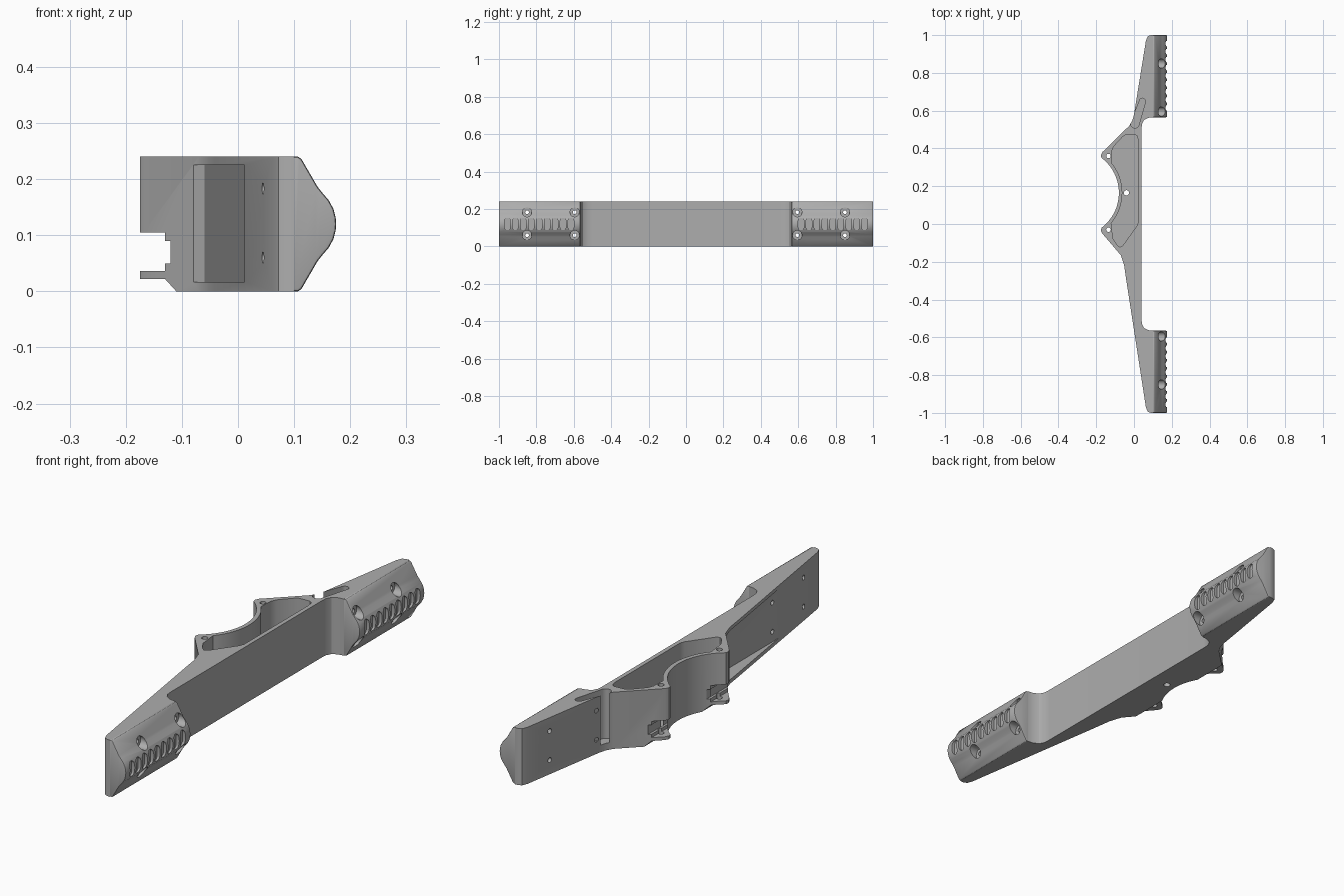
import bpy, bmesh, math
from mathutils import Vector

if "Cube" in bpy.data.objects:
    bpy.data.objects.remove(bpy.data.objects["Cube"])

grey = bpy.data.materials.new("plain_grey")
grey.diffuse_color = (0.42, 0.42, 0.42, 1)
grey.use_nodes = True
grey.node_tree.nodes["Principled BSDF"].inputs["Base Color"].default_value = grey.diffuse_color


def prism(name, pts, lo, hi, axis="z"):
    """Extrude a 2D outline; axis z takes (x, y), y takes (x, z), x takes (y, z)."""
    place = {"z": lambda a, b, t: (a, b, t),
             "y": lambda a, b, t: (a, t, b),
             "x": lambda a, b, t: (t, a, b)}[axis]
    bm = bmesh.new()
    base = bm.faces.new([bm.verts.new(place(a, b, lo)) for a, b in pts])
    new = bmesh.ops.extrude_face_region(bm, geom=[base])["geom"]
    move = Vector(place(0, 0, hi - lo))
    bmesh.ops.translate(bm, vec=move, verts=[v for v in new if isinstance(v, bmesh.types.BMVert)])
    bmesh.ops.recalc_face_normals(bm, faces=bm.faces)
    me = bpy.data.meshes.new(name)
    bm.to_mesh(me)
    bm.free()
    ob = bpy.data.objects.new(name, me)
    bpy.context.collection.objects.link(ob)
    me.materials.append(grey)
    return ob


def arc(cx, cy, r, a0, a1, n):
    return [(cx + r * math.cos(math.radians(a0 + (a1 - a0) * i / n)),
             cy + r * math.sin(math.radians(a0 + (a1 - a0) * i / n))) for i in range(n + 1)]


def circle(cx, cy, r, n=20):
    return arc(cx, cy, r, 0, 360 * (n - 1) / n, n - 1)


def stadium(a, b, ra, rb, n=8):
    """Rounded slot outline from point a to point b."""
    ang = math.degrees(math.atan2(b[1] - a[1], b[0] - a[0]))
    return arc(*a, ra, ang + 90, ang + 270, n) + arc(*b, rb, ang - 90, ang + 90, n)


def cut(target, *cutters):
    for c in cutters:
        c.hide_render = True
        m = target.modifiers.new("cut", "BOOLEAN")
        m.operation, m.solver, m.object = "DIFFERENCE", "EXACT", c
    bpy.context.view_layer.update()
    dg = bpy.context.evaluated_depsgraph_get()
    me = bpy.data.meshes.new_from_object(target.evaluated_get(dg))
    target.modifiers.clear()
    target.data = me
    for c in cutters:
        bpy.data.objects.remove(c)


def smooth(ob):
    bpy.ops.object.select_all(action="DESELECT")
    bpy.context.view_layer.objects.active = ob
    ob.select_set(True)
    bpy.ops.object.shade_smooth_by_angle(angle=math.radians(30))


H = 0.24
CX, CY, R = -0.312, 0.165, 0.232       # centre and radius of the round cradle
HOLE_Z = (0.06, 0.183)

# Main arm: slanted back, round cradle between two lugs, straight front
back = [(0.1, -1), (0.088, -1), (0.072, -0.993), (0.063, -0.97), (-0.042, -0.29),
        (-0.052, -0.22), (-0.07, -0.165), (-0.168, -0.05), (-0.175, -0.035)]
cradle = arc(CX, CY, R, -53, 53, 28)
top = [(-0.175, 0.365), (-0.168, 0.38), (-0.025, 0.52), (-0.008, 0.55), (0.0, 0.58),
       (0.063, 0.97), (0.072, 0.993), (0.088, 1), (0.1, 1)]
fillet = [(0.1, 0.565), (0.075, 0.562), (0.053, 0.55), (0.042, 0.53), (0.04, 0.5)]
front = fillet + [(x, -y) for x, y in reversed(fillet)]
arm = prism("main_arm", back + cradle + top + front, 0, H)

# Deep pocket behind the cradle, side window, slot and lug undercuts
pocket = arc(CX, CY, R + 0.018, -40, 40, 20) + [
    (-0.118, 0.385), (-0.108, 0.41), (-0.06, 0.462), (-0.045, 0.472), (0.005, 0.475),
    (0.018, 0.465), (0.022, 0.44), (0.022, 0.01), (0.015, -0.01), (-0.06, -0.115),
    (-0.075, -0.122), (-0.088, -0.112), (-0.112, -0.075)]
window = [(0.012, -0.8), (0.012, -0.055), (-0.06, -0.147), (-0.083, -0.155), (-0.3, -0.155), (-0.3, -0.8)]
cutters = [
    prism("c", pocket, 0.04, 0.3),
    prism("c", window, 0.017, 0.225),
    prism("c", stadium((0.005, 0.53), (0.045, 0.65), 0.022, 0.016), 0.03, 0.3),
    prism("c", circle(-0.04, 0.165, 0.014), -0.1, 0.1),
    prism("c", [(-0.3, 0.036), (-0.13, 0.036), (-0.13, 0.05), (-0.12, 0.05), (-0.12, 0.09),
                (-0.13, 0.09), (-0.13, 0.105), (-0.3, 0.105)], -0.3, 0.6, "y"),
    prism("c", [(-0.3, -0.1), (-0.11, -0.1), (-0.11, 0), (-0.13, 0.022), (-0.3, 0.022)], -0.3, 0.6, "y"),
    prism("c", circle(-0.135, 0.36, 0.012), -0.1, 0.3),
    prism("c", circle(-0.135, -0.03, 0.012), -0.1, 0.3)]
for y in (-0.85, -0.595, 0.595, 0.85):
    cutters += [prism("c", circle(y, z, 0.01, 14), -0.2, 0.3, "x") for z in HOLE_Z]
cut(arm, *cutters)
smooth(arm)

# Bulged grip pads at both ends
half = [(0.1, 0), (0.107, 0), (0.113, 0.004), (0.142, 0.054), (0.15, 0.064),
        (0.162, 0.078), (0.17, 0.093), (0.174, 0.108)]
profile = half + [(0.175, 0.12)] + [(x, H - z) for x, z in reversed(half)]
for s, side in ((-1, "front"), (1, "rear")):
    pad = prism(side + "_grip_pad", profile, *sorted((s * 0.565, s)), "y")
    # Softened end edges
    bm = bmesh.new()
    bm.from_mesh(pad.data)
    rim = [e for e in bm.edges if abs(e.verts[0].co.y - e.verts[1].co.y) < 1e-4
           and max(v.co.x for v in e.verts) > 0.105]
    bmesh.ops.bevel(bm, geom=rim, offset=0.005, segments=2, affect="EDGES", profile=0.5)
    bm.to_mesh(pad.data)
    bm.free()
    # Screw holes with counterbores
    cutters = []
    for y in (0.595, 0.85):
        for z in HOLE_Z:
            cutters.append(prism("c", circle(s * y, z, 0.025), 0.122, 0.3, "x"))
            cutters.append(prism("c", circle(s * y, z, 0.01, 14), 0.05, 0.2, "x"))
    # Row of shallow grip slots
    for i in range(9):
        y = s * (0.615 + 0.0425 * i)
        cutters.append(prism("c", stadium((y, 0.102), (y, 0.138), 0.015, 0.015), 0.16, 0.3, "x"))
    cut(pad, *cutters)
    smooth(pad)
